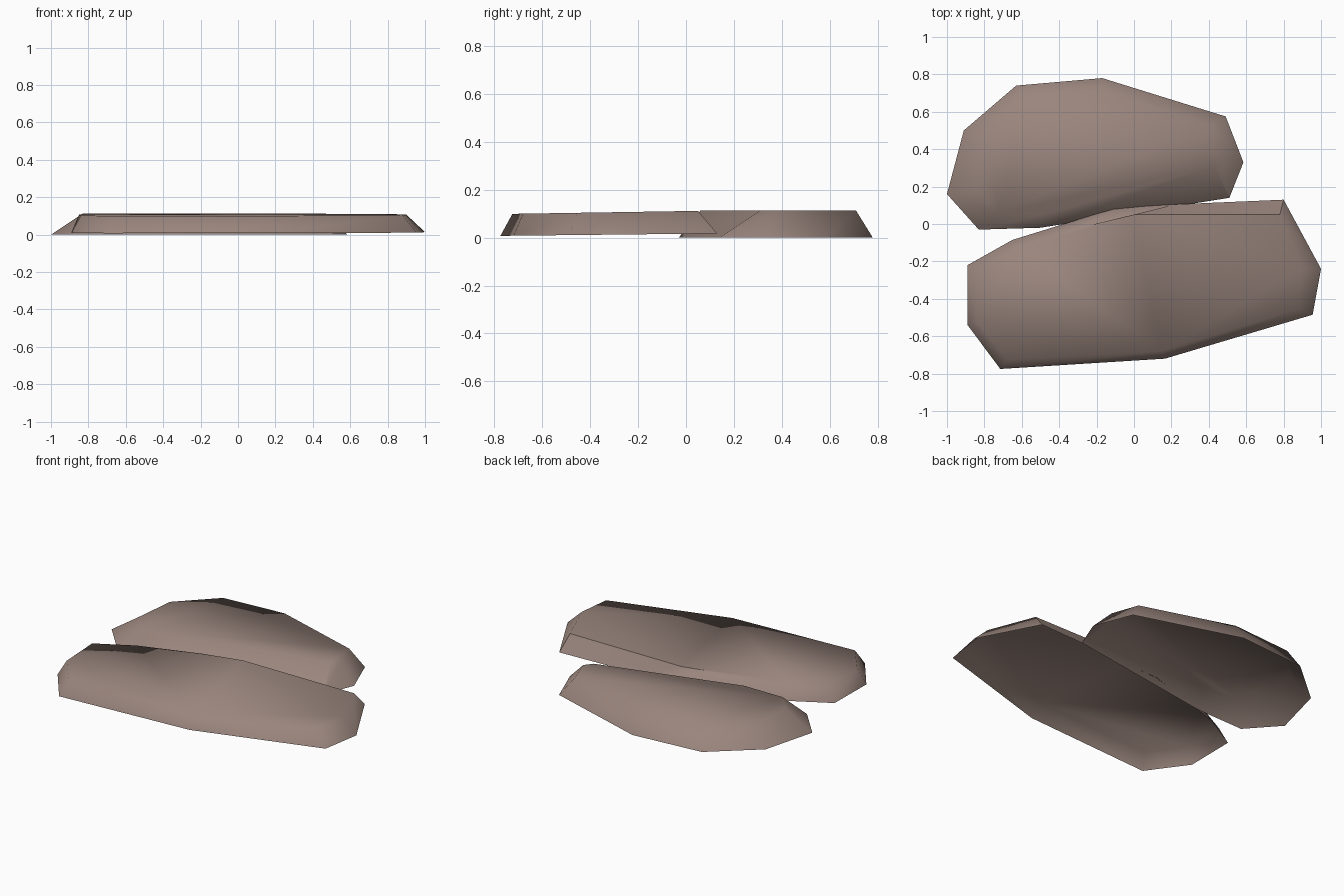
import bpy

if "Cube" in bpy.data.objects:
    bpy.data.objects.remove(bpy.data.objects["Cube"])

stone_mat = bpy.data.materials.new("warm grey stone")
stone_mat.diffuse_color = (0.32, 0.235, 0.205, 1)
stone_mat.use_nodes = True
stone_mat.node_tree.nodes["Principled BSDF"].inputs["Base Color"].default_value = stone_mat.diffuse_color


def slab(name, base, top, z_base, z_top, sharp=()):
    """Flat stone shell, open underneath: bottom outline lofted to a smaller
    top outline. z_base / z_top = (height at y=0, slope along y)."""
    n = len(base)
    verts = [(x, y, z_base[0] + z_base[1] * y) for x, y in base]
    verts += [(x, y, z_top[0] + z_top[1] * y) for x, y in top]
    faces = [tuple(range(n, 2 * n))]
    faces += [(i, (i + 1) % n, n + (i + 1) % n, n + i) for i in range(n)]
    me = bpy.data.meshes.new(name)
    me.from_pydata(verts, [], faces)
    me.materials.append(stone_mat)
    # worn, softly shaded stone with only a few crisp edges
    for p in me.polygons:
        p.use_smooth = True
    for e in me.edges:
        if tuple(sorted(e.vertices)) in sharp:
            e.use_edge_sharp = True
    me.update()
    ob = bpy.data.objects.new(name, me)
    bpy.context.collection.objects.link(ob)
    return ob


# Back stone (counter-clockwise outlines)
slab("back_stone",
     [(-1.0, 0.16), (-0.83, -0.03), (-0.50, -0.02), (0.51, 0.14), (0.585, 0.33),
      (0.49, 0.575), (-0.17, 0.78), (-0.63, 0.74), (-0.91, 0.50)],
     [(-0.83, 0.18), (-0.72, 0.06), (-0.45, 0.06), (0.43, 0.31), (0.47, 0.36),
      (0.41, 0.53), (-0.17, 0.71), (-0.58, 0.68), (-0.80, 0.46)],
     (0.004, 0.0), (0.117, 0.0), sharp={(3, 12)})

# Front stone, tilted very slightly, with a crisp bevelled back edge
slab("front_stone",
     [(-0.89, -0.22), (-0.89, -0.54), (-0.715, -0.775), (0.165, -0.72),
      (0.955, -0.485), (1.0, -0.24), (0.80, 0.13), (0.22, 0.105),
      (-0.10, 0.085), (-0.65, -0.085)],
     [(-0.85, -0.25), (-0.84, -0.52), (-0.68, -0.725), (0.15, -0.68),
      (0.88, -0.455), (0.90, -0.24), (0.78, 0.05), (0.0, 0.05),
      (-0.25, -0.01), (-0.62, -0.13)],
     (0.02, 0.011), (0.115, 0.016), sharp={(16, 17), (17, 18), (6, 16)})

# Rest the pair on the ground
bpy.context.view_layer.update()
low = min(v.co.z for o in bpy.data.objects for v in o.data.vertices)
for o in bpy.data.objects:
    o.location.z = -low
